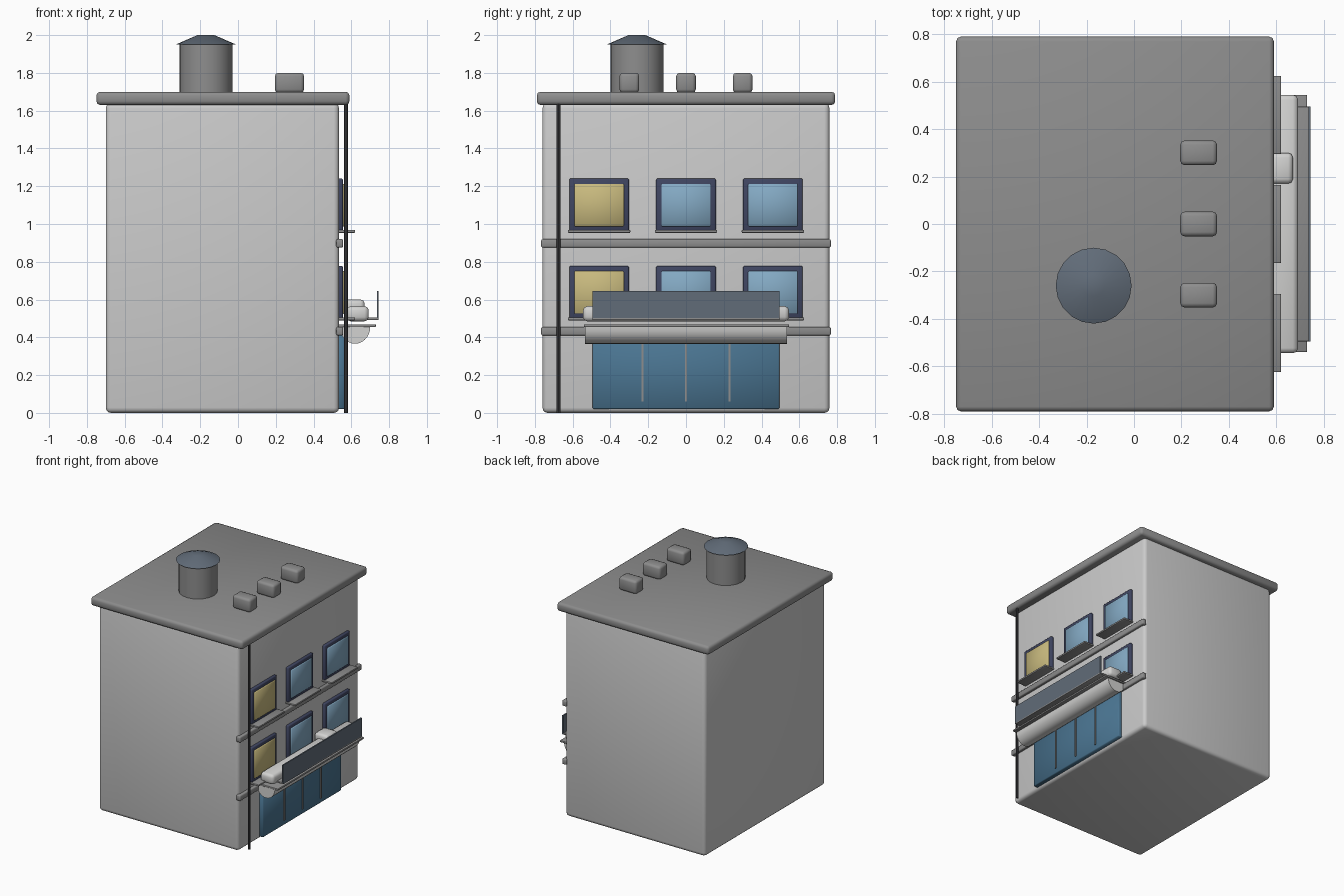
import bpy, bmesh, math
from mathutils import Matrix

cube = bpy.data.objects.get("Cube")
if cube:
    bpy.data.objects.remove(cube, do_unlink=True)


def material(name, r, g, b):
    m = bpy.data.materials.new(name)
    m.use_nodes = True
    m.diffuse_color = (r, g, b, 1)
    m.node_tree.nodes["Principled BSDF"].inputs["Base Color"].default_value = (r, g, b, 1)
    return m


WALL = material("wall_grey", 0.60, 0.60, 0.60)
ROOF = material("roof_grey", 0.27, 0.27, 0.27)
PALE = material("awning_pale", 0.65, 0.65, 0.64)
SHOP = material("shop_blue", 0.07, 0.18, 0.29)
GLASS = material("window_blue", 0.23, 0.40, 0.55)
LIT = material("window_yellow", 0.58, 0.49, 0.21)
FRAME = material("frame_navy", 0.05, 0.06, 0.12)
SLATE = material("slate", 0.12, 0.15, 0.19)
DARK = material("pipe_dark", 0.05, 0.05, 0.055)


def finish(name, bm, mat, bevel=0.0, segments=2, angle=60):
    """Turn a bmesh into a shaded object, with optional bevelled edges."""
    if bevel:
        bmesh.ops.bevel(bm, geom=list(bm.edges), offset=bevel, segments=segments,
                        profile=0.5, affect='EDGES')
    bmesh.ops.recalc_face_normals(bm, faces=bm.faces)
    mesh = bpy.data.meshes.new(name)
    bm.to_mesh(mesh)
    bm.free()
    mesh.materials.append(mat)
    ob = bpy.data.objects.new(name, mesh)
    bpy.context.collection.objects.link(ob)
    bpy.ops.object.select_all(action='DESELECT')
    ob.select_set(True)
    bpy.context.view_layer.objects.active = ob
    bpy.ops.object.shade_smooth_by_angle(angle=math.radians(angle))
    return ob


def box(name, x, y, z, mat, bevel=0.0, segments=2):
    """Box given by its (low, high) range on each axis."""
    bm = bmesh.new()
    bmesh.ops.create_cube(bm, size=1)
    for v in bm.verts:
        v.co = [lo + (c + 0.5) * (hi - lo) for c, (lo, hi) in zip(v.co, (x, y, z))]
    return finish(name, bm, mat, bevel, segments)


def column(name, x, y, z, r1, r2, mat, sides=20, angle=40):
    bm = bmesh.new()
    bmesh.ops.create_cone(bm, cap_ends=True, segments=sides, radius1=r1, radius2=r2,
                          depth=z[1] - z[0],
                          matrix=Matrix.Translation((x, y, sum(z) / 2)))
    return finish(name, bm, mat, angle=angle)


# Building shell, roof slab and string courses
box("walls", (-0.70, 0.535), (-0.76, 0.76), (0, 1.64), WALL, 0.028, 3)
box("roof_slab", (-0.75, 0.59), (-0.79, 0.79), (1.63, 1.70), ROOF, 0.02, 2)
for label, z in (("lower", 0.41), ("upper", 0.875)):
    box(label + "_string_course", (0.52, 0.557), (-0.767, 0.767), (z, z + 0.045), ROOF, 0.008)

# Water tank
column("tank", -0.17, -0.26, (1.69, 1.955), 0.14, 0.14, ROOF)
column("tank_cap", -0.17, -0.26, (1.95, 2.0), 0.16, 0.045, SLATE)

# Roof vents
for i in (-1, 0, 1):
    y = 0.30 * i
    box("roof_vent", (0.195, 0.35), (y - 0.052, y + 0.052), (1.695, 1.80), ROOF, 0.018)

# Drain pipe
column("drain_pipe", 0.572, -0.675, (0, 1.64), 0.01, 0.01, DARK, 8)

# Windows with frame and sill
for base in (0.50, 0.963):
    for i in (-1, 0, 1):
        y = 0.46 * i
        box("window_frame", (0.52, 0.556), (y - 0.158, y + 0.158), (base, base + 0.278),
            FRAME, 0.008)
        box("window_pane", (0.545, 0.564), (y - 0.131, y + 0.131),
            (base + 0.025, base + 0.25), LIT if i < 0 else GLASS, 0.004, 1)
        box("window_sill", (0.53, 0.62), (y - 0.165, y + 0.165),
            (base - 0.01, base + 0.005), ROOF, 0.004)

# Shop front and its mullions
box("shop_front", (0.52, 0.568), (-0.495, 0.495), (0.02, 0.41), SHOP, 0.006, 1)
for i in (-1, 0, 1):
    y = 0.23 * i
    box("shop_mullion", (0.56, 0.575), (y - 0.006, y + 0.006), (0.06, 0.41), ROOF)

# Awning: half drum hanging under a flat plate
bm = bmesh.new()
steps = 14
rim = [bm.verts.new((0.62 + 0.08 * math.cos(a), -0.535, 0.456 - 0.09 * math.sin(a)))
       for a in (math.pi * k / steps for k in range(steps + 1))]
end = bm.faces.new(rim)
grown = bmesh.ops.extrude_face_region(bm, geom=[end])["geom"]
bmesh.ops.translate(bm, verts=[g for g in grown if isinstance(g, bmesh.types.BMVert)],
                    vec=(0, 1.07, 0))
finish("awning_drum", bm, PALE, angle=40)
box("awning_plate", (0.53, 0.73), (-0.54, 0.545), (0.454, 0.469), ROOF, 0.004)

# Sign box, shelf, board and the small unit behind it
box("sign_housing", (0.575, 0.692), (-0.545, 0.545), (0.485, 0.565), PALE, 0.022, 2)
box("sign_shelf", (0.54, 0.745), (-0.495, 0.495), (0.492, 0.505), ROOF, 0.003)
box("sign_board", (0.735, 0.745), (-0.495, 0.495), (0.495, 0.645), SLATE)
box("wall_unit", (0.55, 0.67), (0.17, 0.30), (0.52, 0.60), PALE, 0.02)
